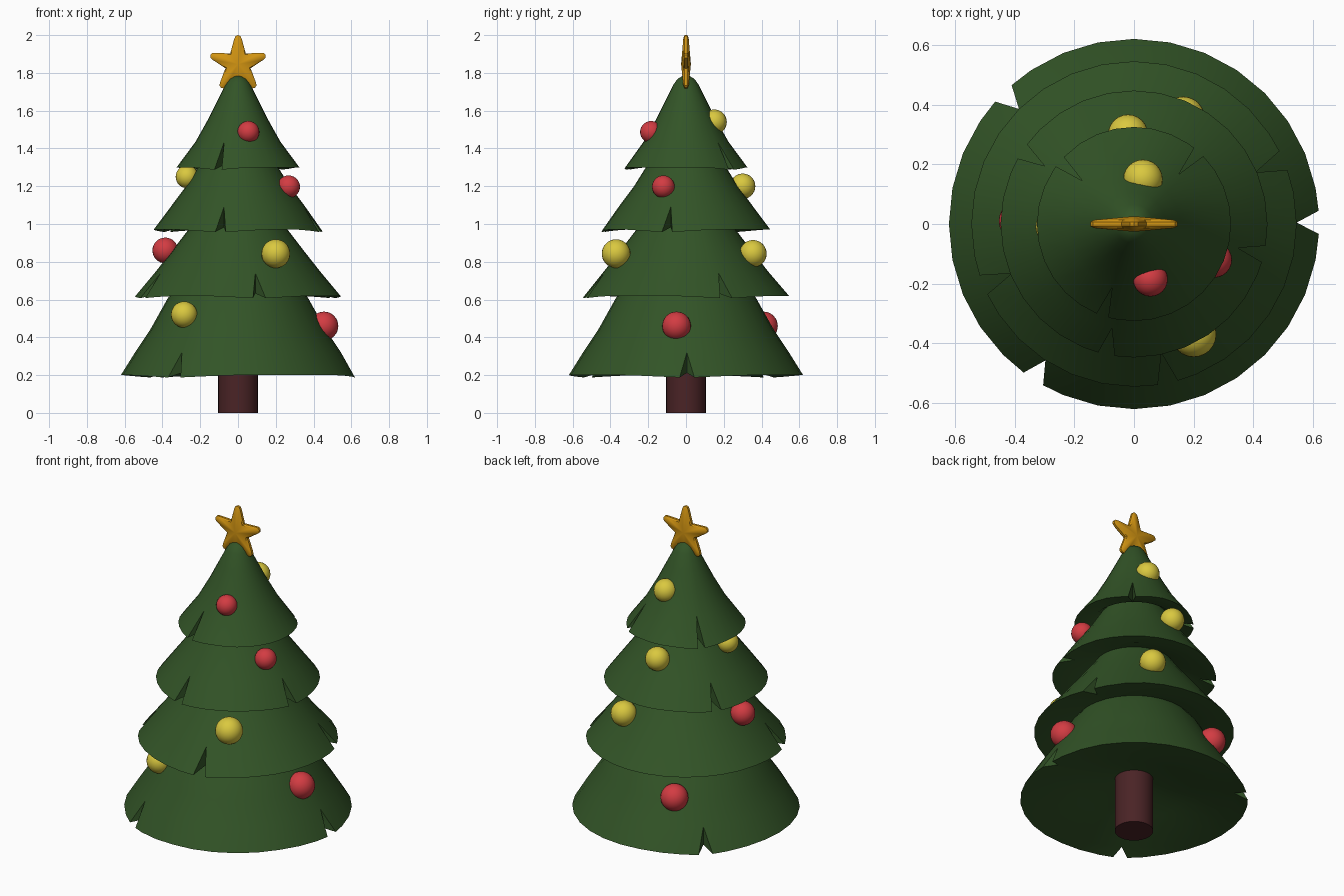
import bpy, bmesh
from math import sin, cos, radians, pi

if "Cube" in bpy.data.objects:
    bpy.data.objects.remove(bpy.data.objects["Cube"])


def material(name, rgb):
    m = bpy.data.materials.new(name)
    m.use_nodes = True
    m.diffuse_color = (*rgb, 1)
    m.node_tree.nodes["Principled BSDF"].inputs["Base Color"].default_value = (*rgb, 1)
    return m


GREEN = material("pine green", (0.032, 0.088, 0.02))
BROWN = material("bark brown", (0.068, 0.017, 0.019))
RED = material("ornament red", (0.65, 0.045, 0.055))
YELLOW = material("ornament yellow", (0.70, 0.58, 0.05))
GOLD = material("star gold", (0.65, 0.30, 0.006))


def finish(obj, mat, angle=35):
    obj.data.materials.append(mat)
    bpy.ops.object.select_all(action="DESELECT")
    obj.select_set(True)
    bpy.context.view_layer.objects.active = obj
    bpy.ops.object.shade_smooth_by_angle(angle=radians(angle))


def from_bmesh(name, bm, mat, angle=35):
    bmesh.ops.recalc_face_normals(bm, faces=bm.faces)
    mesh = bpy.data.meshes.new(name)
    bm.to_mesh(mesh)
    bm.free()
    obj = bpy.data.objects.new(name, mesh)
    bpy.context.collection.objects.link(obj)
    finish(obj, mat, angle)


def gap(a, b):
    """Smallest difference between two angles in degrees."""
    return abs((a - b + 180) % 360 - 180)


def tier(name, profile, notches, half=3.6):
    """Bell-shaped skirt with a hollow underside and wedge cuts in the rim."""
    rim_r, rim_z = profile[0]
    under = [(profile[1][0], rim_z + 0.012), (rim_r * 0.5, rim_z + 0.06), (0.05, rim_z + 0.14)]
    # Columns: regular sides, with three extra columns at every notch
    columns = [(i * 11.25, "side") for i in range(32)
               if all(gap(i * 11.25, n) > half + 2 for n in notches)]
    for n in notches:
        columns += [((n - half) % 360, "edge"), (n % 360, "cut"), ((n + half) % 360, "edge")]
    columns.sort()

    bm = bmesh.new()
    grid = []
    for deg, kind in columns:
        a = radians(deg)
        near = min(gap(deg, n) for n in notches)
        dip = 0.014 * max(0, 1 - near / 30)      # rim sags a little beside a cut
        put = lambda r, z: bm.verts.new((r * cos(a), r * sin(a), z))
        rim = None if kind == "cut" else put(rim_r, rim_z - dip)
        grid.append((rim, [put(*p) for p in profile[1:]], [put(*p) for p in under]))

    for i, (rim, top, low) in enumerate(grid):
        rim2, top2, low2 = grid[(i + 1) % len(grid)]
        for ring, ring2 in ((top, top2), (low, low2)):
            corners = [v for v in (rim, rim2, ring2[0], ring[0]) if v]
            bm.faces.new(corners)
            for k in range(len(ring) - 1):
                bm.faces.new((ring[k], ring2[k], ring2[k + 1], ring[k + 1]))
        # Side wall of the wedge cut
        if rim is None or rim2 is None:
            cut_top, cut_low = (top, low) if rim is None else (top2, low2)
            bm.faces.new((rim or rim2, cut_top[0], cut_low[0]))
    bm.faces.new([g[1][-1] for g in grid])
    bm.faces.new([g[2][-1] for g in grid])
    from_bmesh(name, bm, GREEN)


# Foliage, bottom to top
tier("foliage_bottom", [(0.62, 0.2), (0.545, 0.32), (0.465, 0.44), (0.37, 0.61), (0.28, 0.72)],
     [0.5, 135, 237])
tier("foliage_lower_middle", [(0.545, 0.62), (0.442, 0.74), (0.355, 0.85), (0.255, 0.98), (0.2, 1.06)],
     [23, 202, 282])
tier("foliage_upper_middle", [(0.447, 0.97), (0.357, 1.09), (0.275, 1.2), (0.2, 1.32), (0.15, 1.4)],
     [147, 258, 347])
tier("foliage_top", [(0.325, 1.3), (0.225, 1.435), (0.155, 1.56), (0.105, 1.66), (0.065, 1.74),
                     (0.045, 1.768), (0.022, 1.782), (0.005, 1.785)], [48, 140, 251])

# Trunk
bpy.ops.mesh.primitive_cylinder_add(vertices=32, radius=0.105, depth=0.4, location=(0, 0, 0.2))
bpy.context.object.name = "trunk"
finish(bpy.context.object, BROWN)

# Ornaments: x, y, z, radius
reds = [(0.055, -0.185, 1.487, 0.058), (0.268, -0.12, 1.197, 0.06), (-0.385, 0.01, 0.86, 0.068),
        (0.455, -0.05, 0.46, 0.076), (-0.21, 0.41, 0.46, 0.076)]
yellows = [(0.03, 0.15, 1.54, 0.066), (-0.02, 0.3, 1.2, 0.067), (-0.27, -0.01, 1.25, 0.06),
           (0.165, 0.355, 0.843, 0.072), (0.2, -0.37, 0.843, 0.076), (-0.285, -0.34, 0.52, 0.07)]
for label, mat, places in (("red", RED, reds), ("yellow", YELLOW, yellows)):
    for n, (x, y, z, r) in enumerate(places, 1):
        bpy.ops.mesh.primitive_uv_sphere_add(segments=24, ring_count=16, radius=r, location=(x, y, z))
        bpy.context.object.name = f"{label}_ornament_{n}"
        finish(bpy.context.object, mat, 60)

# Star with blunt rounded tips, thicker in the middle
outline = []
for k in range(5):
    a = pi / 2 + k * 2 * pi / 5
    for radius, turn in ((0.136, -0.145), (0.149, -0.09), (0.154, 0), (0.149, 0.09), (0.136, 0.145),
                         (0.07, pi / 5)):
        outline.append((radius * cos(a + turn), radius * sin(a + turn)))
bm = bmesh.new()
center_z = 1.846


def star_ring(scale, y):
    return [bm.verts.new((x * scale, y, center_z + z * scale)) for x, z in outline]


rings = [star_ring(0.9, -0.014), star_ring(1, -0.007), star_ring(1, 0.007), star_ring(0.9, 0.014)]
count = len(outline)
for ring, ring2 in zip(rings, rings[1:]):
    for i in range(count):
        j = (i + 1) % count
        bm.faces.new((ring[i], ring[j], ring2[j], ring2[i]))
for ring, y in ((rings[0], -0.026), (rings[-1], 0.026)):
    middle = bm.verts.new((0, y, center_z))
    for i in range(count):
        bm.faces.new((ring[i], ring[(i + 1) % count], middle))
from_bmesh("star", bm, GOLD)
